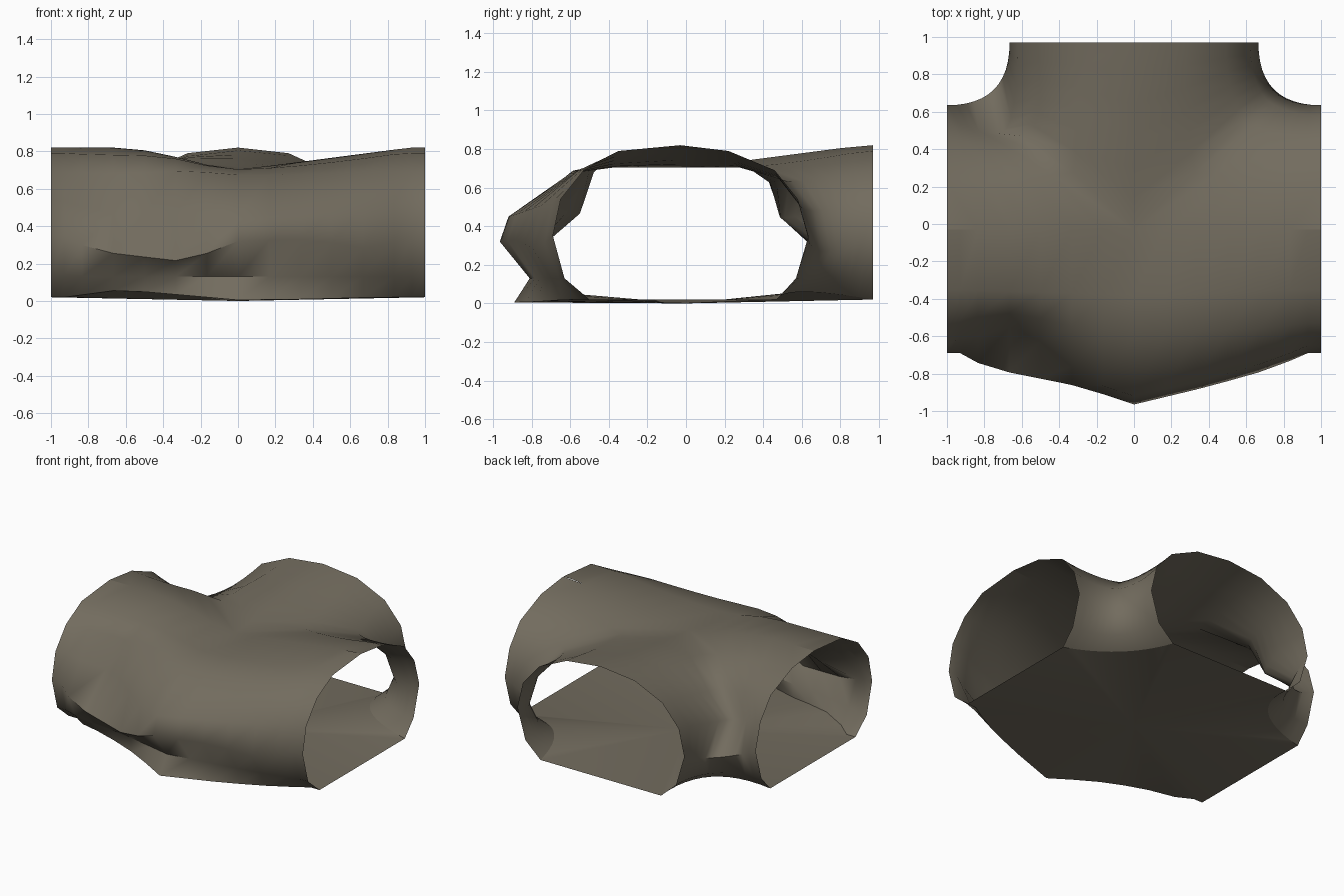
import bpy, bmesh
from math import hypot
from mathutils import Vector

cube = bpy.data.objects.get("Cube")
if cube:
    bpy.data.objects.remove(cube)

# Opening profile, floor edge to crown: front y, back y, branch half width, height
PROFILE = [(-.5, .47, .48, .02), (-.63, .57, .6, .13), (-.69, .635, .665, .35),
           (-.65, .58, .62, .54), (-.53, .46, .49, .69), (-.35, .22, .27, .79),
           (-.03, -.03, 0, .82)]
# Front wall profile at the deepest point of the alcove
ALCOVE = [(-.89, .005), (-.81, .13), (-.965, .32), (-.92, .45), (-.6, .705), (-.38, .765), (-.03, .82)]
# Along the front wall: x, alcove amount, ledge height, floor edge height
KEYS = [(-1, 0, .35, .02), (-.93, 0, .35, .02), (-.78, .3, .27, .04), (-.63, .4, .25, .06),
        (-.28, .66, .21, .03), (0, 1, .32, .005), (.4, .65, .33, .01), (.74, .3, .27, .02),
        (.93, 0, .35, .02), (1, 0, .35, .02)]
# How tightly each profile point turns the corner: 0 chord, 1 curve, 2 square
TURN = [.85, .95, 1, 1.1, 1.3, 1.7, 2]
SAG = [.04, 0, -.08, -.06, -.05, -.03, 0]
# Inward dent of the upper walls on the right-hand side
DENT = [0, 0, 0, .23, .09, 0, 0]
STEPS = 12


def settle(x, y, z, k):
    """Sink the ceiling towards the junction and dent the right-hand walls."""
    reach = .92 - .35 * min(1, max(0, -x) / .3)
    z -= .12 * max(0, 1 - hypot(x, y) / reach) * (z / .82) ** 2
    near = max(0, 1 - abs(x + .62) / .38) * min(1, max(0, .97 - y) / .25)
    push = DENT[k] * near
    return Vector((x, y - push if y > 0 else y + push, z - push * .2))


def along_front(x):
    for a, b in zip(KEYS, KEYS[1:]):
        if x <= b[0]:
            t = (x - a[0]) / (b[0] - a[0])
            return [p + (q - p) * t for p, q in zip(a[1:], b[1:])]


def front_section(x):
    amount, ledge, foot = along_front(x)
    points = []
    for k, ((y, _, _, z), deep) in enumerate(zip(PROFILE, ALCOVE)):
        y += (deep[0] - y) * amount
        z += (deep[1] - z) * amount
        if k == 0:
            z = foot
        elif k == 2:
            z = ledge
        points.append(settle(x, y, z, k))
    return points


def corner_section(side, t):
    points = []
    for k, (_, y, x, z) in enumerate(PROFILE):
        a, b, c = Vector((1, y)), Vector((x, .97)), Vector((x, y))
        chord = a.lerp(b, t)
        curve = a.lerp(c, t).lerp(c.lerp(b, t), t)
        square = a.lerp(c, 2 * t) if t < .5 else c.lerp(b, 2 * t - 1)
        w = TURN[k]
        p = chord.lerp(curve, w) if w < 1 else curve.lerp(square, w - 1)
        points.append(settle(side * p.x, p.y, z + SAG[k] * 4 * t * (1 - t), k))
    return points


bm = bmesh.new()


def loft(sections):
    rows = [[bm.verts.new(p) for p in s] for s in sections]
    for r, s in zip(rows, rows[1:]):
        for k in range(len(r) - 1):
            bm.faces.new((r[k], s[k], s[k + 1], r[k + 1]))
    return [r[0].co.copy() for r in rows]


# Front wall and front half of the roof
stations = sorted([2 * i / STEPS - 1 for i in range(STEPS + 1)] + [-.93, .93])
front_edge = loft([front_section(x) for x in stations])

# Two rounded corners leading into the back branch
left_edge = loft([corner_section(1, i / STEPS) for i in range(STEPS + 1)])
right_edge = loft([corner_section(-1, i / STEPS) for i in range(STEPS + 1)])

bmesh.ops.remove_doubles(bm, verts=bm.verts, dist=.002)
bmesh.ops.recalc_face_normals(bm, faces=bm.faces)
# Make the shell face outward
roof = max(bm.faces, key=lambda f: f.calc_center_median().z)
if roof.normal.z < 0:
    bmesh.ops.reverse_faces(bm, faces=bm.faces)

stone = bpy.data.materials.new("grey_brown_stone")
stone.use_nodes = True
colour = (.17, .15, .113, 1)
stone.diffuse_color = colour
stone.node_tree.nodes["Principled BSDF"].inputs["Base Color"].default_value = colour
stone.node_tree.nodes["Principled BSDF"].inputs["Roughness"].default_value = .9


def make_object(name, mesh_data):
    mesh = bpy.data.meshes.new(name)
    mesh_data.to_mesh(mesh)
    mesh_data.free()
    mesh.materials.append(stone)
    obj = bpy.data.objects.new(name, mesh)
    bpy.context.collection.objects.link(obj)
    bpy.ops.object.select_all(action='DESELECT')
    obj.select_set(True)
    bpy.context.view_layer.objects.active = obj
    bpy.ops.object.shade_smooth_by_angle(angle=1.0)


make_object("tunnel_walls", bm)

# Floor fanned out to the foot of the walls
floor = bmesh.new()
outline = [floor.verts.new(p) for p in front_edge + left_edge + right_edge[::-1]]
middle = floor.verts.new((0, 0, 0))
for a, b in zip(outline, outline[1:] + outline[:1]):
    floor.faces.new((middle, a, b))
bmesh.ops.remove_doubles(floor, verts=floor.verts, dist=.001)
make_object("tunnel_floor", floor)
